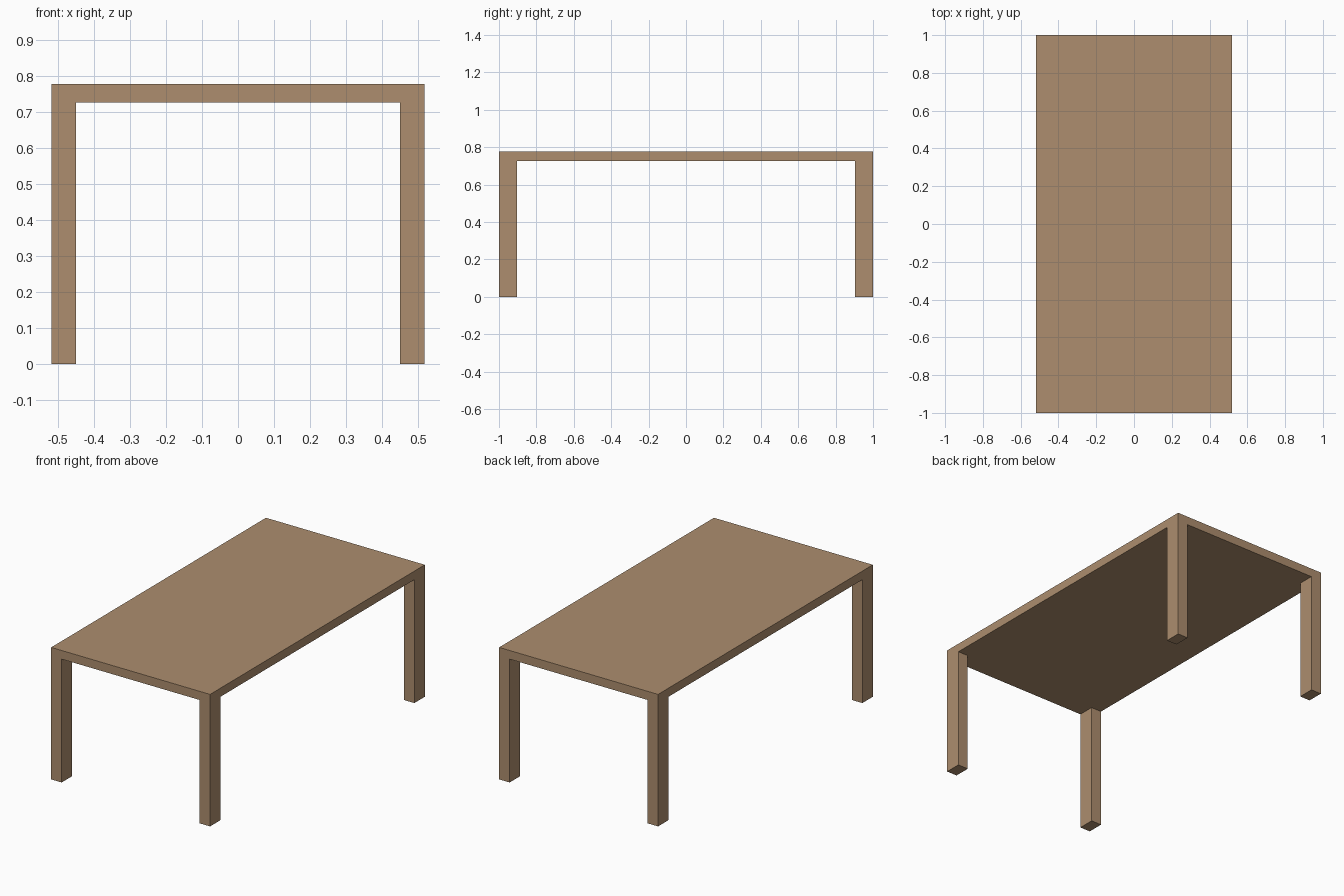
import bpy

if "Cube" in bpy.data.objects:
    bpy.data.objects.remove(bpy.data.objects["Cube"])

# Overall half sizes, heights and leg section
HX, HY = 0.518, 1.0
TOP, UNDER = 0.778, 0.727
LEG_X, LEG_Y = 0.068, 0.097

wood = bpy.data.materials.new("light brown wood")
wood.diffuse_color = (0.418, 0.270, 0.156, 1.0)
wood.use_nodes = True
wood.node_tree.nodes["Principled BSDF"].inputs["Base Color"].default_value = wood.diffuse_color


def box(name, x0, x1, y0, y1, z0, z1):
    """Axis-aligned flat-shaded box between two corners."""
    bpy.ops.mesh.primitive_cube_add(size=1)
    ob = bpy.context.object
    ob.name = name
    for v in ob.data.vertices:
        v.co = (x1 if v.co.x > 0 else x0,
                y1 if v.co.y > 0 else y0,
                z1 if v.co.z > 0 else z0)
    ob.data.materials.append(wood)
    return ob


# Table top
box("table_top", -HX, HX, -HY, HY, UNDER, TOP)

# Four legs flush with the corners
for side, sx in (("left", -1), ("right", 1)):
    for end, sy in (("front", -1), ("back", 1)):
        xs = sorted((sx * HX, sx * (HX - LEG_X)))
        ys = sorted((sy * HY, sy * (HY - LEG_Y)))
        box(f"{end}_{side}_leg", *xs, *ys, 0.0, UNDER)
